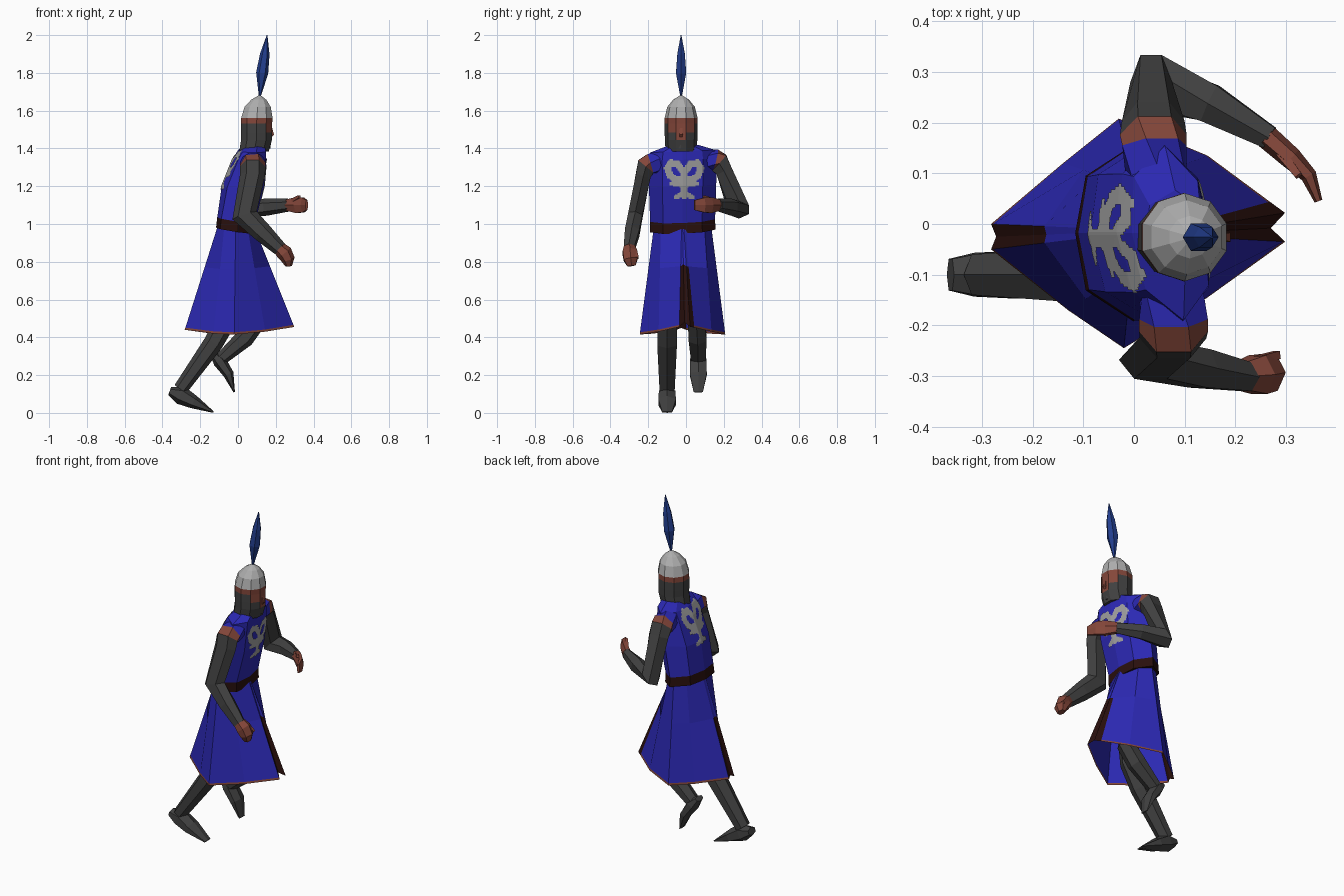
import bpy, bmesh, math
from mathutils import Vector
from mathutils.bvhtree import BVHTree

if "Cube" in bpy.data.objects:
    bpy.data.objects.remove(bpy.data.objects["Cube"])

def mat(name, r, g, b):
    m = bpy.data.materials.new(name)
    m.diffuse_color = (r, g, b, 1)
    m.use_nodes = True
    m.node_tree.nodes["Principled BSDF"].inputs["Base Color"].default_value = m.diffuse_color
    return m

BLUE = mat("tunic_blue", 0.025, 0.022, 0.46)
STEEL = mat("helmet_steel", 0.42, 0.42, 0.42)
SILVER = mat("emblem_silver", 0.36, 0.36, 0.36)
MAIL = mat("dark_mail", 0.052, 0.052, 0.052)
SKIN = mat("red_brown_skin", 0.23, 0.062, 0.042)
DARK = mat("dark_leather", 0.022, 0.005, 0.004)
PLUME = mat("plume_blue", 0.016, 0.048, 0.27)

def finish(name, bm, mats, recalc=True):
    if recalc:
        bmesh.ops.recalc_face_normals(bm, faces=bm.faces)
    me = bpy.data.meshes.new(name)
    bm.to_mesh(me)
    bm.free()
    for m in mats:
        me.materials.append(m)
    ob = bpy.data.objects.new(name, me)
    bpy.context.collection.objects.link(ob)
    return ob

def loft(name, rings, mats, rule=lambda i, j: 0, cap=True):
    """Skin a list of rings; rule(ring, side) gives the material index."""
    bm = bmesh.new()
    vs = [[bm.verts.new(p) for p in r] for r in rings]
    n = len(rings[0])
    for i in range(len(vs) - 1):
        for j in range(n):
            k = (j + 1) % n
            f = bm.faces.new((vs[i][j], vs[i][k], vs[i + 1][k], vs[i + 1][j]))
            f.material_index = rule(i, j)
    if cap:
        bm.faces.new(vs[0]).material_index = rule(0, 0)
        bm.faces.new(vs[-1]).material_index = rule(len(vs) - 2, 0)
    return finish(name, bm, mats)

def tube(name, pts, mats, ref=(0, 1, 0), n=6, rule=lambda i, j: 0):
    """Limb along points (x, y, z, radius along ref, other radius)."""
    c = [Vector(p[:3]) for p in pts]
    rings = []
    for i, p in enumerate(pts):
        a = (c[i] - c[i - 1]).normalized() if i else Vector()
        b = (c[i + 1] - c[i]).normalized() if i < len(c) - 1 else Vector()
        t = (a + b).normalized()
        u = Vector(ref)
        u = (u - t * u.dot(t)).normalized()
        w = t.cross(u)
        rings.append([c[i] + u * p[3] * math.cos(q) + w * p[4] * math.sin(q)
                      for q in ((j + 0.5) * math.tau / n for j in range(n))])
    return loft(name, rings, mats, rule)

# Torso with belt, leaning forward and slightly twisted
def torso_ring(cx, z, hx, hy, tilt=0):
    shape = [(1, 0), (.85, .6), (.1, 1), (-.8, .65), (-1, 0), (-.8, -.65), (.1, -1), (.85, -.6)]
    tw = 0.1 * (z - 0.96) / 0.4
    return [Vector((cx + hx * a - tw * hy * b, -0.018 + hy * b,
                    z + 0.04 * hy * b - tilt * hx * a)) for a, b in shape]

torso = loft("tunic_top", [torso_ring(*r) for r in (
    (-.012, .965, .104, .174, .15), (-.01, 1.02, .1, .172, .15), (.026, 1.2, .112, .178),
    (.06, 1.34, .09, .18), (.072, 1.385, .076, .172), (.085, 1.415, .06, .085))],
    [BLUE, DARK], lambda i, j: 1 if i == 0 else 0)

# Skirt with dark slits front and back, and a hem
hem = [(.27, -.008, .48), (.298, .022, .455), (.268, .044, .452), (.145, .135, .43),
       (-.03, .208, .415), (-.14, .12, .42), (-.282, 0, .44), (-.272, -.025, .45),
       (-.282, -.05, .44), (-.13, -.17, .42), (-.02, -.245, .415), (.145, -.145, .43),
       (.298, -.035, .455)]
angles = [0, 2, 4, 50, 90, 130, 176, 180, 184, 230, 270, 310, 358]
waist = [Vector((-.012 + .092 * math.cos(math.radians(a)),
                 -.018 + .15 * math.sin(math.radians(a)), 1.0)) for a in angles]
dark_sides = (0, 1, 6, 7, 12)
loft("skirt", [[w.lerp(Vector(h), t) for w, h in zip(waist, hem)] for t in (0, .41, .98, 1)],
     [BLUE, DARK, SKIN],
     lambda i, j: 1 if j in dark_sides and i >= 1 else 2 if i == 2 else 0, cap=False)

# Emblem: thin plates laid on chest and back, cut out of a fine grid
wing = [(.012, .05), (.035, .084), (.07, .088), (.088, .06), (.076, .022), (.045, 0), (0, 0)]
strokes = [(a, b, .018) for a, b in zip(wing, wing[1:])]
strokes += [((0, .035), (0, -.09), .015), ((0, -.032), (.068, -.022), .01),
            ((0, -.072), (.042, -.092), .013)]

def in_emblem(u, v):
    p = Vector((abs(u), v))
    for a, b, w in strokes:
        a, b = Vector(a), Vector(b)
        d = b - a
        t = max(0, min(1, (p - a).dot(d) / d.length_squared))
        if (p - a - d * t).length < w:
            return True
    return False

def emblem(name, side, cy, cz, step=0.006):
    tree = BVHTree.FromPolygons([v.co for v in torso.data.vertices],
                                [p.vertices[:] for p in torso.data.polygons])
    bm, cache = bmesh.new(), {}
    def vert(i, j):
        if (i, j) not in cache:
            o = Vector((side, cy + i * step, cz + j * step))
            hit = tree.ray_cast(o, Vector((-side, 0, 0)))
            cache[i, j] = bm.verts.new(hit[0] + Vector((side * .004, 0, 0))) if hit[0] else None
        return cache[i, j]
    for i in range(-19, 19):
        for j in range(-19, 19):
            if in_emblem((i + .5) * step, (j + .5) * step):
                q = [vert(i, j), vert(i + 1, j), vert(i + 1, j + 1), vert(i, j + 1)]
                if all(q):
                    bm.faces.new(q if side > 0 else q[::-1])
    finish(name, bm, [SILVER], recalc=False)

emblem("chest_emblem", 1, -.01, 1.235)
emblem("back_emblem", -1, -.028, 1.285)

# Head: mail hood, face opening, brim and steel dome
N = 10
head_rings = [(.085, 1.385, .082), (.098, 1.445, .086), (.098, 1.485, .087), (.098, 1.532, .087),
              (.1, 1.562, .087), (.104, 1.62, .073), (.11, 1.658, .042), (.115, 1.682, .004)]
def head_rule(i, j):
    if (i == 1 and j == 0) or (i == 2 and j in (9, 0, 1)):
        return 1
    return 0 if i < 3 else 1 if i == 3 else 2
loft("hooded_head", [[Vector((cx + r * math.cos(q), -.026 + r * math.sin(q), z))
     for q in ((j - .5) * math.tau / N for j in range(N))] for cx, z, r in head_rings],
     [MAIL, SKIN, STEEL], head_rule)
tube("nose", [(.172, -.026, 1.52, .008, .008), (.182, -.026, 1.475, .013, .012),
              (.174, -.026, 1.46, .01, .006)], [SKIN], n=4)
tube("chin_mail", [(.15, -.026, 1.45, .05, .026), (.15, -.026, 1.4, .04, .022)], [MAIL])
tube("plume", [(.115, -.026, 1.67, .004, .004), (.128, -.026, 1.8, .031, .032),
               (.142, -.026, 1.9, .023, .025), (.154, -.026, 2.0, .002, .002)], [PLUME])

# Arms: blue shoulder, sleeve trim, mail sleeve, then hands
sleeve = lambda i, j: 2 if i == 0 else 1 if i == 1 else 0
tube("left_arm", [(.045, .08, 1.34, .06, .064), (.04, .155, 1.335, .062, .066),
                  (.038, .176, 1.325, .062, .066), (.038, .202, 1.28, .05, .062),
                  (.034, .28, 1.075, .062, .062),
                  (.15, .238, 1.09, .044, .046), (.268, .17, 1.1, .026, .034)],
     [MAIL, SKIN, BLUE], rule=sleeve)
tube("left_hand", [(.262, .172, 1.1, .034, .024), (.31, .13, 1.1, .048, .022),
                   (.345, .095, 1.1, .045, .016), (.364, .045, 1.1, .03, .008)],
     [SKIN], ref=(0, 0, 1))
tube("left_thumb", [(.29, .14, 1.125, .014, .014), (.325, .095, 1.145, .01, .01)],
     [SKIN], ref=(0, 0, 1), n=4)
tube("right_arm", [(.074, -.11, 1.325, .06, .068), (.078, -.188, 1.318, .06, .068),
                   (.078, -.212, 1.305, .06, .068), (.077, -.226, 1.26, .046, .066),
                   (.035, -.268, 1.045, .044, .068), (.13, -.285, .955, .044, .052),
                   (.222, -.302, .868, .032, .038)], [MAIL, SKIN, BLUE], rule=sleeve)
tube("right_fist", [(.212, -.3, .878, .032, .034), (.245, -.297, .848, .044, .043),
                    (.265, -.293, .812, .042, .036), (.268, -.288, .778, .025, .018)], [SKIN])
tube("right_thumb", [(.245, -.27, .86, .014, .014), (.283, -.258, .82, .011, .011)], [SKIN], n=4)

# Legs and feet in mid stride
tube("right_leg", [(0, -.1, .92, .05, .05), (-.06, -.1, .5, .06, .058), (-.13, -.1, .37, .06, .052),
                   (-.305, -.1, .125, .046, .038)], [MAIL])
tube("right_foot", [(-.362, -.1, .115, .036, .022), (-.305, -.1, .095, .05, .05),
                    (-.235, -.1, .058, .054, .036), (-.13, -.1, .004, .03, .004)], [MAIL])
tube("left_leg", [(0, .06, .92, .05, .05), (.1, .055, .48, .052, .05), (.035, .062, .395, .055, .05),
                  (-.09, .065, .285, .044, .034)], [MAIL])
tube("left_foot", [(-.132, .065, .312, .034, .016), (-.098, .065, .275, .05, .036),
                   (-.05, .065, .205, .052, .028), (-.02, .065, .11, .028, .004)], [MAIL])
